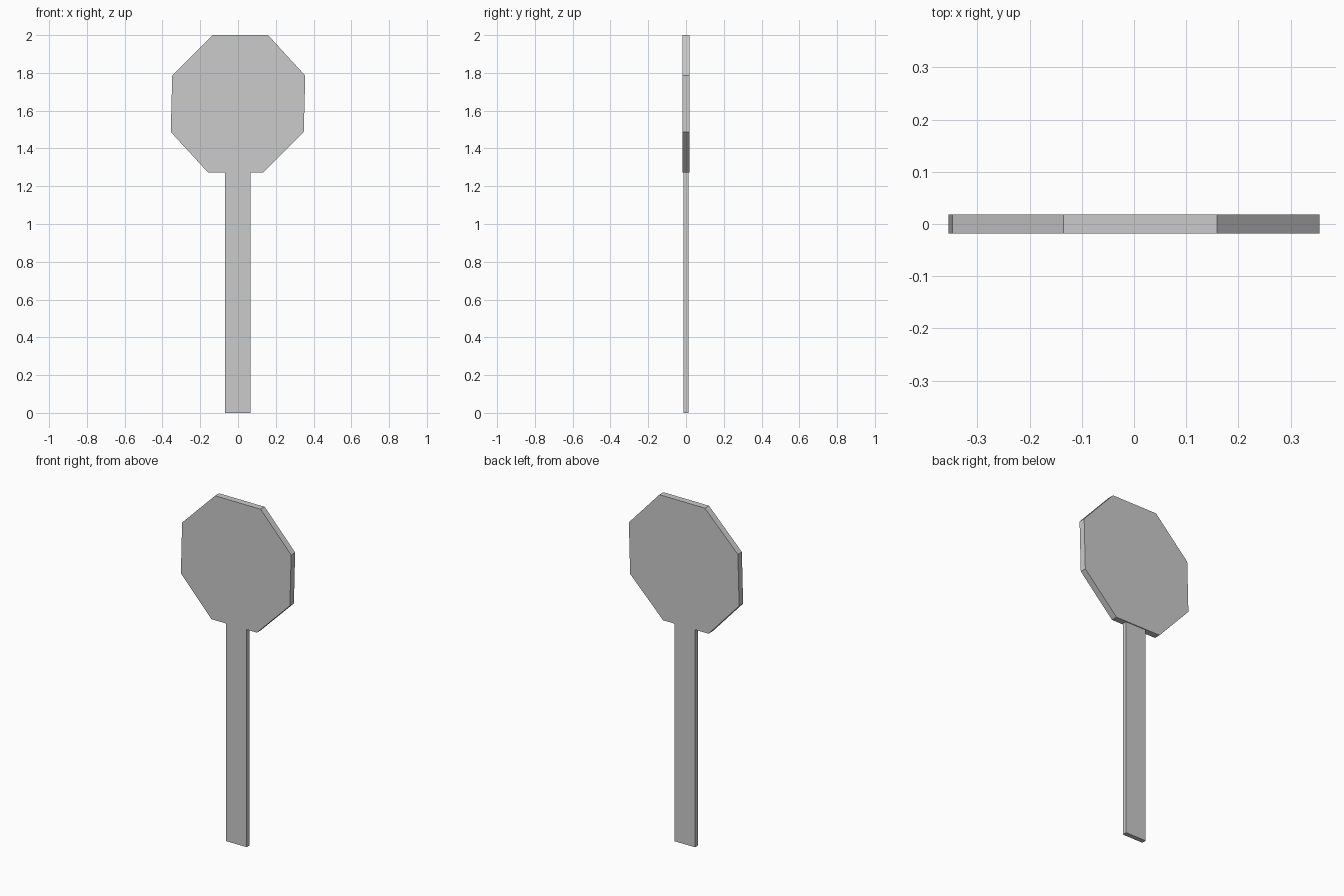
import bpy, bmesh

if "Cube" in bpy.data.objects:
    bpy.data.objects.remove(bpy.data.objects["Cube"])

def prism(name, outline, half_depth):
    """Extrude an x-z outline symmetrically along y."""
    bm = bmesh.new()
    face = bm.faces.new([bm.verts.new((x, -half_depth, z)) for x, z in outline])
    back = bmesh.ops.extrude_face_region(bm, geom=[face])["geom"]
    bmesh.ops.translate(bm, vec=(0, 2 * half_depth, 0),
                        verts=[v for v in back if isinstance(v, bmesh.types.BMVert)])
    bmesh.ops.recalc_face_normals(bm, faces=bm.faces)
    mesh = bpy.data.meshes.new(name)
    bm.to_mesh(mesh)
    bm.free()
    obj = bpy.data.objects.new(name, mesh)
    bpy.context.collection.objects.link(obj)
    return obj

# Octagonal sign plate: half the outline, repeated by a half turn about its centre
centre_z = 1.6365
half = [(-0.348, 0.15), (-0.135, 0.3635), (0.159, 0.3635), (0.356, 0.149)]
outline = half + [(-x, -z) for x, z in half]
prism("sign_plate", [(x, centre_z + z) for x, z in outline], 0.0185)

# Flat post, ending at the underside of the plate
left, right, top = -0.068, 0.065, centre_z - 0.3635
prism("post", [(left, 0), (right, 0), (right, top), (left, top)], 0.0135)
